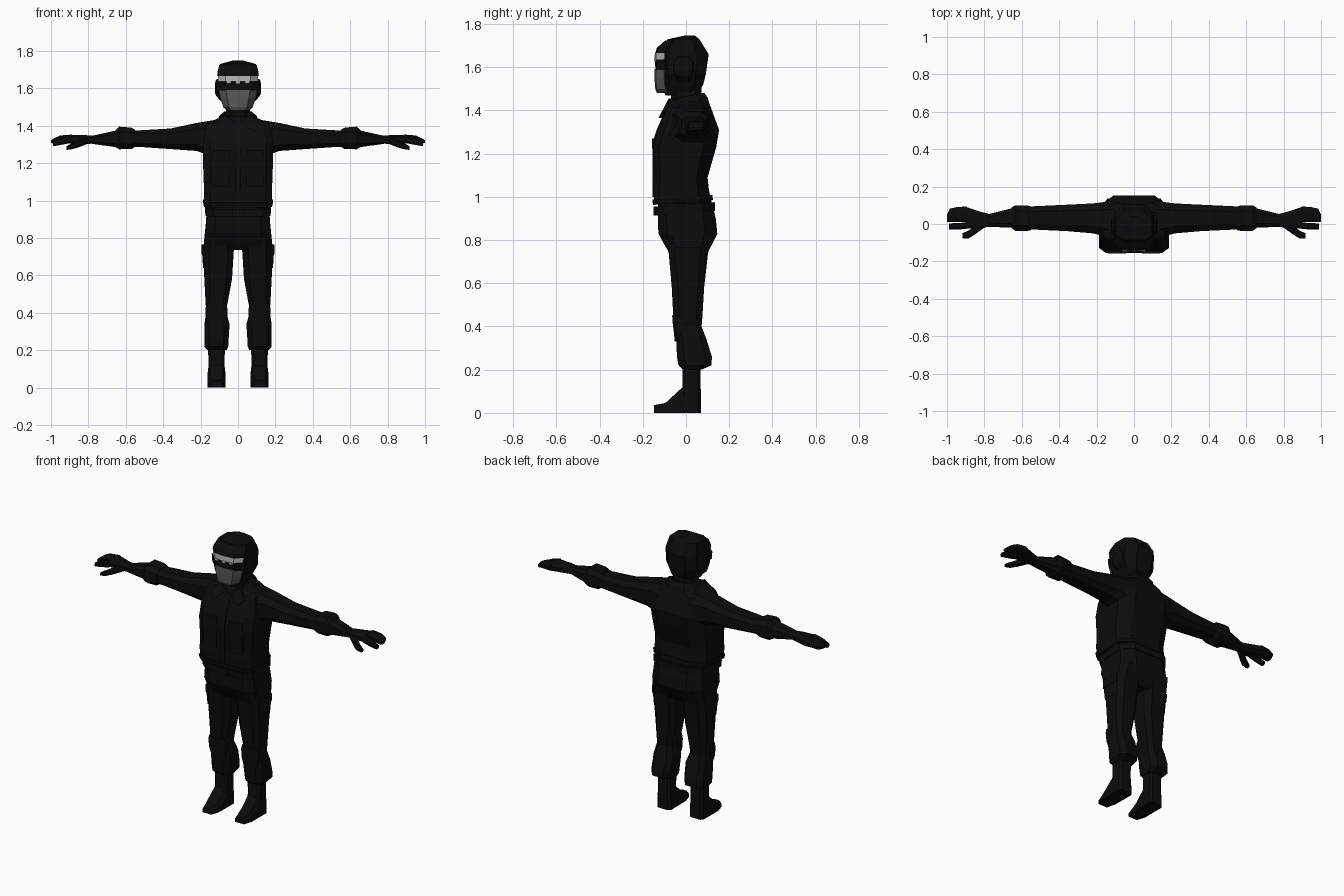
import bpy, bmesh, math
from mathutils import Vector


def material(name, v):
    m = bpy.data.materials.new(name)
    m.diffuse_color = (v, v, v, 1)
    return m


BLACK = material("black cloth", 0.0035)
GREY = material("mask grey", 0.10)
LIGHT = material("light grey strap", 0.45)


def finish(name, bm, mat, mirror):
    bmesh.ops.recalc_face_normals(bm, faces=bm.faces)
    me = bpy.data.meshes.new(name)
    bm.to_mesh(me)
    bm.free()
    me.materials.append(mat)
    ob = bpy.data.objects.new(name, me)
    bpy.context.collection.objects.link(ob)
    if mirror:
        mod = ob.modifiers.new("mirror", 'MIRROR')
        mod.use_mirror_merge = False
    return ob


def loft_points(name, rings, mat=BLACK, mirror=False):
    """Skin closed rings of equal length and cap both ends."""
    bm = bmesh.new()
    vs = [[bm.verts.new(p) for p in r] for r in rings]
    n = len(vs[0])
    for a, b in zip(vs, vs[1:]):
        for i in range(n):
            j = (i + 1) % n
            bm.faces.new((a[i], a[j], b[j], b[i]))
    bm.faces.new(vs[0])
    bm.faces.new(vs[-1])
    return finish(name, bm, mat, mirror)


def octagon(a0, a1, b0, b1, lo, hi):
    """Chamfered rectangle; lo and hi are chamfer fractions on each b side."""
    ha, hb = (a1 - a0) / 2, (b1 - b0) / 2
    return [(a0 + lo * ha, b0), (a1 - lo * ha, b0), (a1, b0 + lo * hb), (a1, b1 - hi * hb),
            (a1 - hi * ha, b1), (a0 + hi * ha, b1), (a0, b1 - hi * hb), (a0, b0 + lo * hb)]


def loft_z(name, secs, lo=.4, hi=.4, mat=BLACK, mirror=False, tilt=0):
    """Sections: z, x0, x1, y0, y1."""
    return loft_points(name, [[(x, y, s[0] + tilt * y) for x, y in octagon(*s[1:], lo, hi)]
                              for s in secs], mat, mirror)


def loft_x(name, secs, c=.45, mirror=True):
    """Sections: x, y0, y1, z0, z1."""
    return loft_points(name, [[(s[0], y, z) for y, z in octagon(*s[1:], c, c)]
                              for s in secs], BLACK, mirror)


def sym(secs):
    return [(z, -h, h, y0, y1) for z, h, y0, y1 in secs]


def box(name, x0, x1, y0, y1, z0, z1, mat=BLACK, mirror=True):
    return loft_points(name, [[(x0, y0, z), (x1, y0, z), (x1, y1, z), (x0, y1, z)]
                              for z in (z0, z1)], mat, mirror)


# Jacket, belt and hips
loft_z("jacket", sym([(.97, .172, -.13, .11), (.985, .183, -.148, .115), (1.04, .183, -.15, .105),
                      (1.09, .183, -.143, .10), (1.23, .188, -.152, .14), (1.31, .188, -.13, .153),
                      (1.415, .165, -.085, .115), (1.45, .08, -.075, .10)]), .2, .42)
loft_z("jacket_hem", sym([(.975, .182, -.153, .125), (1.0, .187, -.156, .122)]), .2, .42, tilt=.08)
loft_z("belt", sym([(.925, .174, -.14, .135), (.965, .177, -.142, .133)]), .25, .42, tilt=.08)
loft_z("hips", sym([(.735, .14, -.07, .09), (.77, .17, -.095, .115), (.83, .177, -.128, .145),
                    (.90, .170, -.13, .138), (.99, .168, -.13, .115)]), .3, .42)
box("belt_buckle", -.03, .03, -.15, -.13, .915, .955, mirror=False)

# Jacket details
box("chest_pocket", .045, .135, -.154, -.13, 1.075, 1.24)
box("chest_pocket_flap", .042, .138, -.158, -.13, 1.225, 1.27)
box("zip_placket", -.014, .014, -.156, -.10, 1.0, 1.25, mirror=False)
loft_points("upper_placket", [[(x, y + dy, z) for x, dy in ((-.014, 0), (.014, 0), (.014, .03), (-.014, .03))]
                              for y, z in ((-.156, 1.25), (-.136, 1.31), (-.092, 1.41))])
loft_points("collar_flap", [[(x, y + d, z) for x, y, z in
                             ((.015, -.09, 1.425), (.085, -.122, 1.365), (.115, -.10, 1.40), (.075, -.075, 1.455))]
                            for d in (-.006, .02)], mirror=True)
loft_z("collar", sym([(1.405, .115, -.085, .11), (1.44, .10, -.085, .10), (1.465, .075, -.075, .085)]),
       .45, .45, tilt=.2)
loft_z("neck", sym([(1.40, .065, -.07, .075), (1.53, .062, -.07, .07)]))

# Arms and cuffs
loft_x("arm", [(.10, -.08, .125, 1.22, 1.435), (.22, -.05, .11, 1.265, 1.415), (.36, -.038, .103, 1.275, 1.385),
               (.53, -.03, .095, 1.287, 1.375), (.65, -.02, .085, 1.285, 1.375),
               (.78, -.015, .052, 1.303, 1.346)])
loft_x("sleeve_cuff", [(.55, -.033, .092, 1.287, 1.378), (.57, -.037, .10, 1.275, 1.39),
                       (.635, -.037, .10, 1.274, 1.395), (.655, -.022, .088, 1.285, 1.375)])

# Gloved hands
loft_x("palm", [(.76, -.012, .05, 1.305, 1.345), (.82, -.022, .065, 1.302, 1.35),
                (.90, -.025, .092, 1.306, 1.352)])
loft_x("fingers", [(.895, .010, .094, 1.308, 1.352), (.95, .012, .09, 1.308, 1.348),
                   (.985, .012, .082, 1.305, 1.332), (1.0, .012, .05, 1.308, 1.322)])
loft_x("index_finger", [(.895, -.026, .008, 1.307, 1.35), (.95, -.03, .005, 1.297, 1.335),
                        (.99, -.028, .003, 1.29, 1.315)])
loft_x("thumb", [(.80, -.02, .02, 1.305, 1.34), (.85, -.055, -.012, 1.285, 1.325),
                 (.885, -.078, -.035, 1.275, 1.308), (.918, -.078, -.05, 1.27, 1.29)])

# Trousers
loft_z("trouser_leg", [(.20, .06, .165, -.015, .07), (.22, .052, .180, -.035, .118), (.26, .05, .180, -.042, .12),
                       (.34, .045, .180, -.045, .095), (.40, .062, .170, -.042, .072),
                       (.43, .060, .172, -.058, .075), (.58, .032, .180, -.066, .084),
                       (.74, .022, .186, -.08, .102), (.83, .008, .177, -.115, .135)], .4, .4, mirror=True)
loft_z("knee_pad", [(.33, .065, .16, -.052, 0), (.37, .055, .172, -.056, 0),
                    (.42, .056, .175, -.062, .01), (.45, .065, .168, -.064, 0)], .4, .2, mirror=True)
loft_z("thigh_pocket", [(.64, .15, .187, -.045, .06), (.72, .15, .192, -.05, .065)], .2, .2, mirror=True)
loft_z("thigh_pocket_flap", [(.715, .15, .194, -.053, .068), (.765, .15, .196, -.055, .07)], .2, .2, mirror=True)

# Boots
loft_z("boot_shaft", [(0, .066, .163, -.03, .07), (.05, .066, .163, -.03, .07), (.12, .072, .158, -.017, .068),
                      (.22, .07, .16, -.015, .068)], .3, .3, mirror=True)
loft_points("boot_foot", [[(x0, y, 0), (x1, y, 0), (x1, y, z * .6), (x1 - .015, y, z), (x0 + .015, y, z), (x0, y, z * .6)]
                          for y, z, x0, x1 in ((-.148, .036, .083, .146), (-.095, .046, .068, .163),
                                               (-.015, .12, .066, .163), (.05, .13, .066, .163))], mirror=True)

# Helmet
loft_z("helmet", sym([(1.47, .055, -.095, .045), (1.52, .085, -.115, .08), (1.57, .108, -.12, .092),
                      (1.66, .108, -.13, .105), (1.73, .095, -.085, .062), (1.748, .03, -.0, .04)]), .35, .45)
loft_x("ear_cover", [(.09, -.065, .04, 1.53, 1.66), (.118, -.055, .03, 1.56, 1.645),
                     (.124, -.04, .015, 1.58, 1.62)])


# Curved face pieces wrap around the front of the helmet
def face_piece(name, secs, mat, inner=.06):
    rings = []
    for z, h, y in secs:
        rings.append([(-h, y + .045, z), (-h * .62, y + .006, z), (0, y, z), (h * .62, y + .006, z),
                      (h, y + .045, z), (h * .6, y + inner, z), (-h * .6, y + inner, z)])
    return loft_points(name, rings, mat)


face_piece("face_mask", [(1.482, .058, -.135), (1.497, .078, -.142), (1.55, .095, -.146), (1.592, .103, -.146)], GREY)
face_piece("goggle_frame", [(1.587, .113, -.142), (1.635, .117, -.143)], BLACK)
face_piece("goggle_strap", [(1.637, .107, -.146), (1.667, .107, -.144)], LIGHT)
face_piece("helmet_brim", [(1.667, .111, -.142), (1.69, .109, -.135), (1.725, .10, -.095)], BLACK)
for i in (-1, 0, 1):
    box("strap_clip", i * .05 - .012, i * .05 + .012, -.148, -.125, 1.626, 1.638, LIGHT, False)
